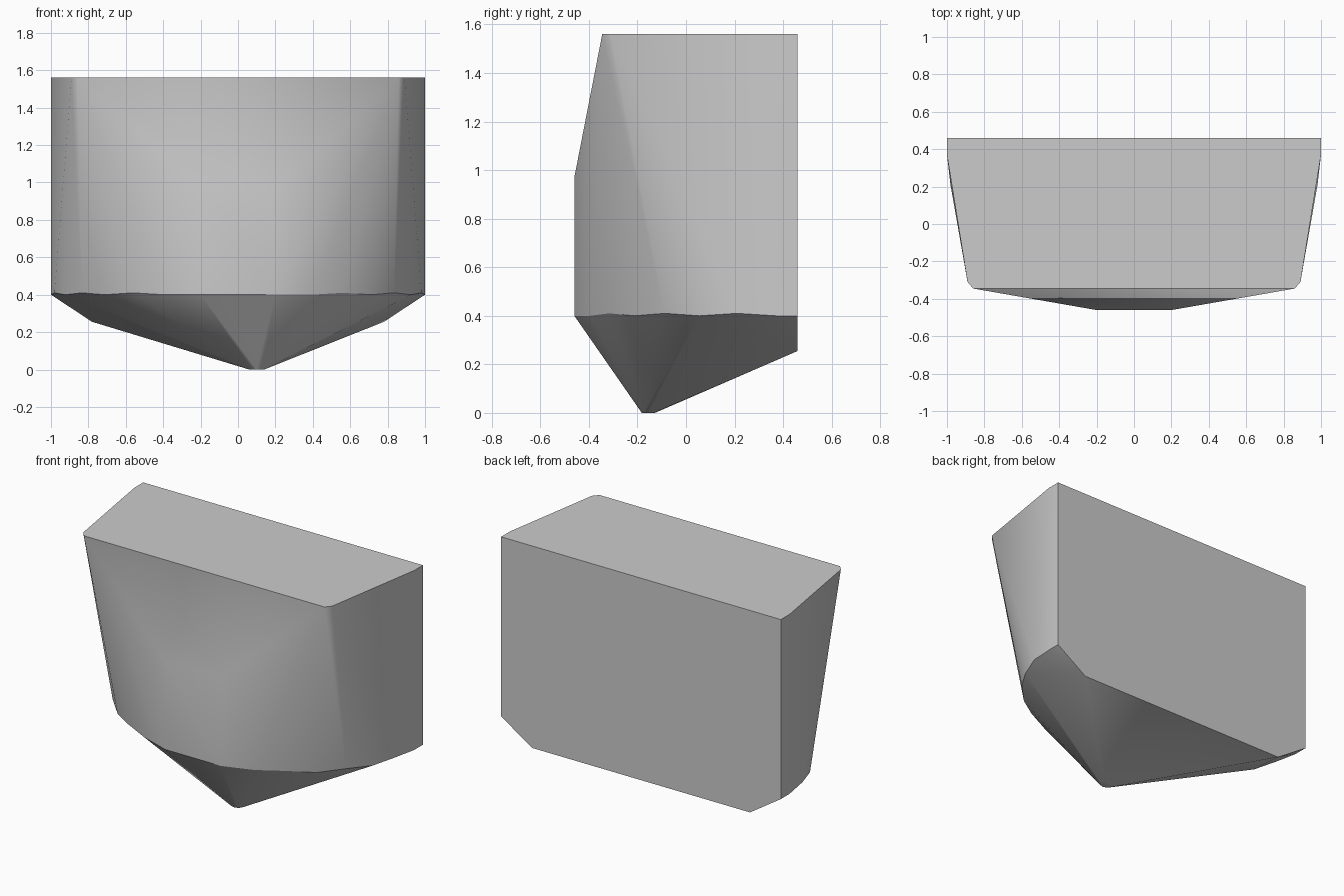
import bpy, bmesh, math

cube = bpy.data.objects.get("Cube")
if cube:
    bpy.data.objects.remove(cube)

TOP, RIM, BACK = 1.56, 0.4, 0.46


def mirrored(points):
    return [(s * x, y, z) for x, y, z in points for s in (-1, 1)]


# Half outline of the flat top, with small cut front corners
points = mirrored([(1, BACK, TOP), (1, 0.37, TOP), (0.89, -0.31, TOP), (0.86, -0.345, TOP)])
# Front bulge, and the chamfered lower back edge
points += mirrored([(0.2, -0.46, 0.97), (0.2, -0.46, RIM), (1, BACK, RIM), (0.78, BACK, 0.255)])
# Rounded rim where the walls meet the tapering underside
steps = 8
for i in range(steps):
    a = math.radians(78) * i / (steps - 1)
    points += mirrored([(math.cos(a), 0.37 - 0.83 * math.sin(a), RIM + 0.01 * (i % 2))])
# Small blunt tip, slightly off centre
points += [(0.1 + 0.04 * math.cos(a), -0.155 + 0.027 * math.sin(a), 0)
           for a in (math.tau * k / 8 for k in range(8))]

# Wrap the outlines in one convex skin
bm = bmesh.new()
for p in points:
    bm.verts.new(p)
hull = bmesh.ops.convex_hull(bm, input=bm.verts)
loose = [v for v in bm.verts if not v.link_faces]
bmesh.ops.delete(bm, geom=loose, context="VERTS")
bmesh.ops.dissolve_limit(bm, angle_limit=math.radians(0.5), verts=bm.verts, edges=bm.edges)
bmesh.ops.recalc_face_normals(bm, faces=bm.faces)
mesh = bpy.data.meshes.new("tapered_block")
bm.to_mesh(mesh)
bm.free()
block = bpy.data.objects.new("tapered_block", mesh)
bpy.context.collection.objects.link(block)

# Plain grey surface
grey = bpy.data.materials.new("plain_grey")
grey.use_nodes = True
colour = (0.6, 0.6, 0.6, 1)
grey.diffuse_color = colour
grey.node_tree.nodes["Principled BSDF"].inputs["Base Color"].default_value = colour
mesh.materials.append(grey)

# Smooth the walls, keep the main edges crisp
bpy.context.view_layer.objects.active = block
block.select_set(True)
bpy.ops.object.shade_smooth_by_angle(angle=math.radians(30))
